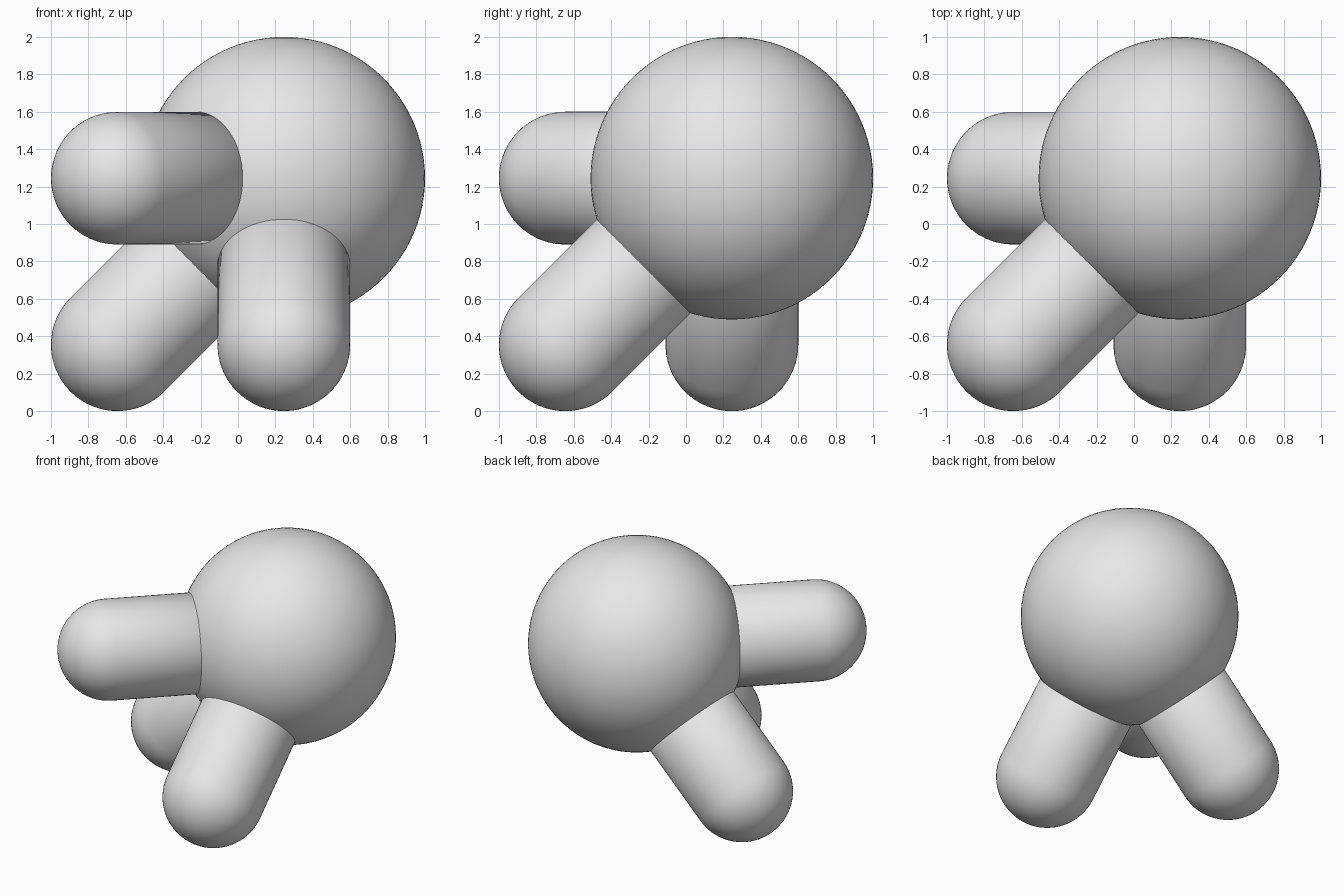
import bpy, bmesh, math
from mathutils import Vector, Matrix

cube = bpy.data.objects.get("Cube")
if cube:
    bpy.data.objects.remove(cube, do_unlink=True)

BODY_R, LIMB_R = 0.755, 0.355
CENTRE = Vector((0.245, 0.245, 1.245))
REACH = 0.89  # offset of each limb tip along two axes

grey = bpy.data.materials.new("light_grey")
grey.use_nodes = True
grey.diffuse_color = (0.8, 0.8, 0.8, 1)
grey.node_tree.nodes["Principled BSDF"].inputs["Base Color"].default_value = (0.8, 0.8, 0.8, 1)


def add_object(name, bm):
    for face in bm.faces:
        face.smooth = True
    mesh = bpy.data.meshes.new(name)
    bm.to_mesh(mesh)
    bm.free()
    mesh.materials.append(grey)
    obj = bpy.data.objects.new(name, mesh)
    bpy.context.collection.objects.link(obj)
    return obj


def round_ended_limb(name, direction):
    """Rod from the ball's centre out to a half-round tip."""
    length = direction.length
    bm = bmesh.new()
    # Profile: straight side, then a quarter circle to the axis
    profile = [(0, 0), (LIMB_R, 0)]
    steps = 16
    for i in range(steps + 1):
        a = math.pi / 2 * i / steps
        profile.append((LIMB_R * math.cos(a), length + LIMB_R * math.sin(a)))
    verts = [bm.verts.new((r, 0, z)) for r, z in profile]
    edges = [bm.edges.new(pair) for pair in zip(verts, verts[1:])]
    bmesh.ops.spin(bm, geom=verts + edges, cent=(0, 0, 0), axis=(0, 0, 1),
                   angle=math.tau, steps=64, use_merge=True)
    bmesh.ops.remove_doubles(bm, verts=bm.verts, dist=0.0001)
    bmesh.ops.recalc_face_normals(bm, faces=bm.faces)
    turn = direction.to_track_quat('Z', 'Y').to_matrix().to_4x4()
    bm.transform(Matrix.Translation(CENTRE) @ turn)
    return add_object(name, bm)


# Large ball
bm = bmesh.new()
bmesh.ops.create_uvsphere(bm, u_segments=96, v_segments=48, radius=BODY_R,
                          matrix=Matrix.Translation(CENTRE))
add_object("ball", bm)

# Three diagonal limbs
for name, axes in {
    "level_limb": (-1, -1, 0),
    "right_lower_limb": (-1, 0, -1),
    "front_lower_limb": (0, -1, -1),
}.items():
    round_ended_limb(name, Vector(axes) * REACH)
